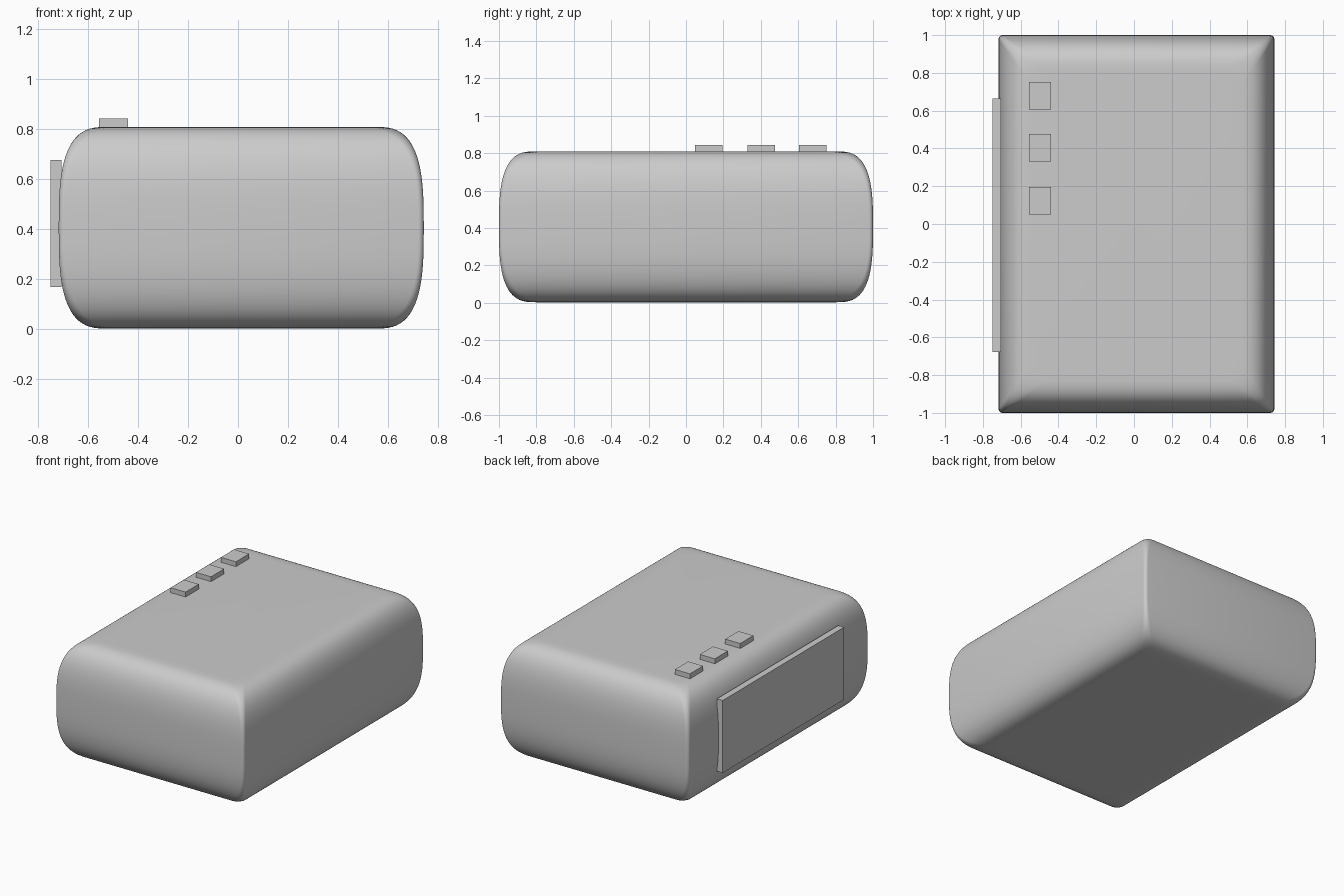
import bpy, bmesh, math

if "Cube" in bpy.data.objects:
    bpy.data.objects.remove(bpy.data.objects["Cube"])

CX, HX, HY = 0.013, 0.73, 1.0      # body centre in x and half sizes
Z0, Z1 = 0.003, 0.81
ZM, HZ = (Z0 + Z1) / 2, (Z1 - Z0) / 2
ROUND = 0.2                        # reach of the soft top and bottom edges


def new_object(name, bm):
    bmesh.ops.recalc_face_normals(bm, faces=bm.faces[:])
    me = bpy.data.meshes.new(name)
    bm.to_mesh(me)
    bm.free()
    ob = bpy.data.objects.new(name, me)
    bpy.context.collection.objects.link(ob)
    return ob


def box(name, x, y, z):
    bm = bmesh.new()
    bmesh.ops.create_cube(bm, size=1)
    for v in bm.verts:
        for i, (lo, hi) in enumerate((x, y, z)):
            v.co[i] = (lo + hi) / 2 + v.co[i] * (hi - lo)
    return new_object(name, bm)


def ring(bm, inset, z, segs=6):
    # rounded rectangle at one height
    a, b, r = HX - inset, HY - inset, 0.022 + 0.4 * inset
    verts = []
    for q, (sx, sy) in enumerate(((1, 1), (-1, 1), (-1, -1), (1, -1))):
        for k in range(segs + 1):
            t = math.pi / 2 * (q + k / segs)
            verts.append(bm.verts.new((CX + sx * (a - r) + r * math.cos(t),
                                       sy * (b - r) + r * math.sin(t), z)))
    return verts


# Body: stacked rounded rectangles following a superellipse side profile
bm = bmesh.new()
rings = []
N = 40
for i in range(N + 1):
    t = -math.pi / 2 + math.pi * i / N
    c, s = max(math.cos(t), 0), math.sin(t)
    inset = ROUND * (1 - c ** (2 / 3))
    rings.append(ring(bm, inset, ZM + HZ * math.copysign(abs(s) ** (2 / 3), s)))
for lo, hi in zip(rings, rings[1:]):
    for k in range(len(lo)):
        j = (k + 1) % len(lo)
        bm.faces.new((lo[k], lo[j], hi[j], hi[k]))
bm.faces.new(rings[0][::-1])
bm.faces.new(rings[-1])
body = new_object("body", bm)
for p in body.data.polygons:
    p.use_smooth = True

# Display panel on the left side
box("side_panel", (-0.75, -0.705), (-0.677, 0.665), (0.17, 0.677))

# Three buttons on top
for n, y in enumerate((0.122, 0.403, 0.678)):
    box(f"button_{n + 1}", (-0.556, -0.44), (y - 0.073, y + 0.073), (0.79, 0.844))
